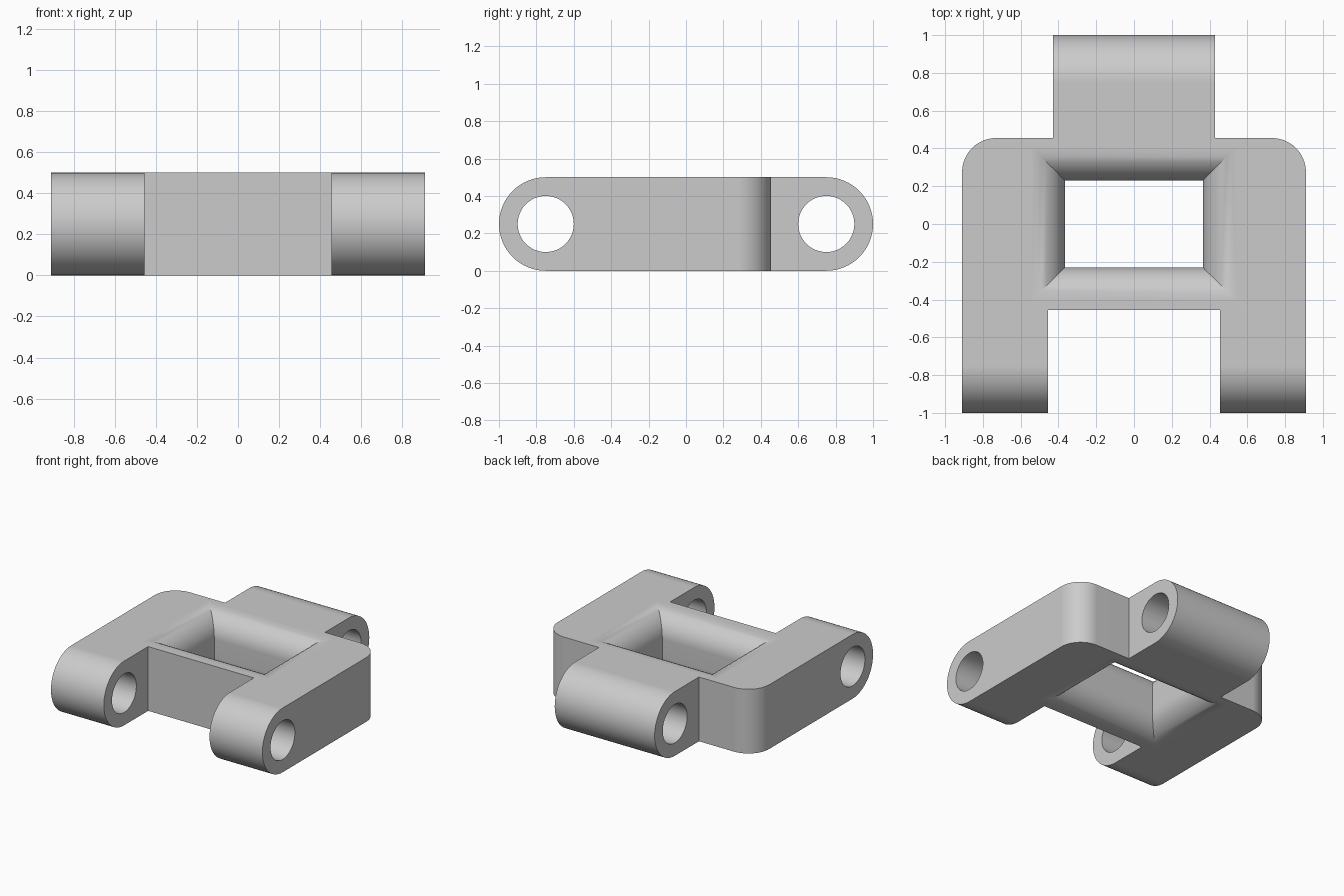
import bpy, bmesh
from math import sin, cos, pi, radians

cube = bpy.data.objects.get("Cube")
if cube:
    bpy.data.objects.remove(cube, do_unlink=True)

HEIGHT = 0.5
MID = HEIGHT / 2
PIN_Y = 0.75
FILLET = 0.18

grey = bpy.data.materials.new("light_grey")
grey.use_nodes = True
colour = (0.6, 0.6, 0.6, 1)
grey.diffuse_color = colour
grey.node_tree.nodes["Principled BSDF"].inputs["Base Color"].default_value = colour


def arc(cx, cy, r, start, end, steps):
    angles = [radians(start + (end - start) * i / steps) for i in range(steps + 1)]
    return [(cx + r * cos(a), cy + r * sin(a)) for a in angles]


def loft(name, rings):
    """Join equal rings of points with quads and cap both ends."""
    bm = bmesh.new()
    loops = [[bm.verts.new(p) for p in ring] for ring in rings]
    n = len(loops[0])
    for a, b in zip(loops, loops[1:]):
        for i in range(n):
            j = (i + 1) % n
            bm.faces.new((a[i], a[j], b[j], b[i]))
    bm.faces.new(loops[0])
    bm.faces.new(loops[-1])
    bmesh.ops.recalc_face_normals(bm, faces=bm.faces)
    mesh = bpy.data.meshes.new(name)
    bm.to_mesh(mesh)
    bm.free()
    mesh.materials.append(grey)
    obj = bpy.data.objects.new(name, mesh)
    bpy.context.collection.objects.link(obj)
    return obj


def side_prism(name, profile):
    """Extrude a (y, z) profile across the full width."""
    return loft(name, [[(x, y, z) for y, z in profile] for x in (-1.2, 1.2)])


def combine(target, cutter, operation):
    cutter.hide_render = True
    mod = target.modifiers.new(operation, 'BOOLEAN')
    mod.operation = operation
    mod.solver = 'EXACT'
    mod.object = cutter
    bpy.context.view_layer.objects.active = target
    bpy.ops.object.modifier_apply(modifier=mod.name)
    bpy.data.objects.remove(cutter, do_unlink=True)


# Plan outline: two legs in front, rounded shoulders, one tongue behind
half = [(0.455, -0.455), (0.455, -1.1), (0.91, -1.1)]
half += arc(0.91 - FILLET, 0.455 - FILLET, FILLET, 0, 90, 16)
half += [(0.43, 0.455), (0.43, 1.1)]
outline = half + [(-x, y) for x, y in reversed(half)]
link = loft("hinge_link", [[(x, y, z) for x, y in outline] for z in (-0.1, 0.6)])

# Rounded ends
stadium = arc(PIN_Y, MID, MID, -90, 90, 32) + arc(-PIN_Y, MID, MID, 90, 270, 32)
combine(link, side_prism("end_rounding", stadium), 'INTERSECT')

# Pin holes
for y in (-PIN_Y, PIN_Y):
    hole = arc(y, MID, 0.15, 0, 360, 48)[:-1]
    combine(link, side_prism("pin_hole", hole), 'DIFFERENCE')

# Window, flared by a fillet at its top and bottom rims
steps = 10
flare = [(FILLET * (1 - sin(a)), FILLET * (1 - cos(a)))
         for a in (pi / 2 * i / steps for i in range(steps + 1))]
levels = [(FILLET, -0.1)] + flare
levels += [(d, HEIGHT - z) for d, z in reversed(flare)] + [(FILLET, 0.6)]
rings = [[(sx * (0.365 + d), sy * (0.23 + d), z)
          for sx, sy in ((-1, -1), (1, -1), (1, 1), (-1, 1))] for d, z in levels]
combine(link, loft("window", rings), 'DIFFERENCE')

# Smooth curves with crisp edges
bpy.ops.object.select_all(action='DESELECT')
link.select_set(True)
bpy.context.view_layer.objects.active = link
bpy.ops.object.shade_smooth_by_angle(angle=radians(30))
normals = link.modifiers.new("weighted_normals", 'WEIGHTED_NORMAL')
normals.keep_sharp = True
